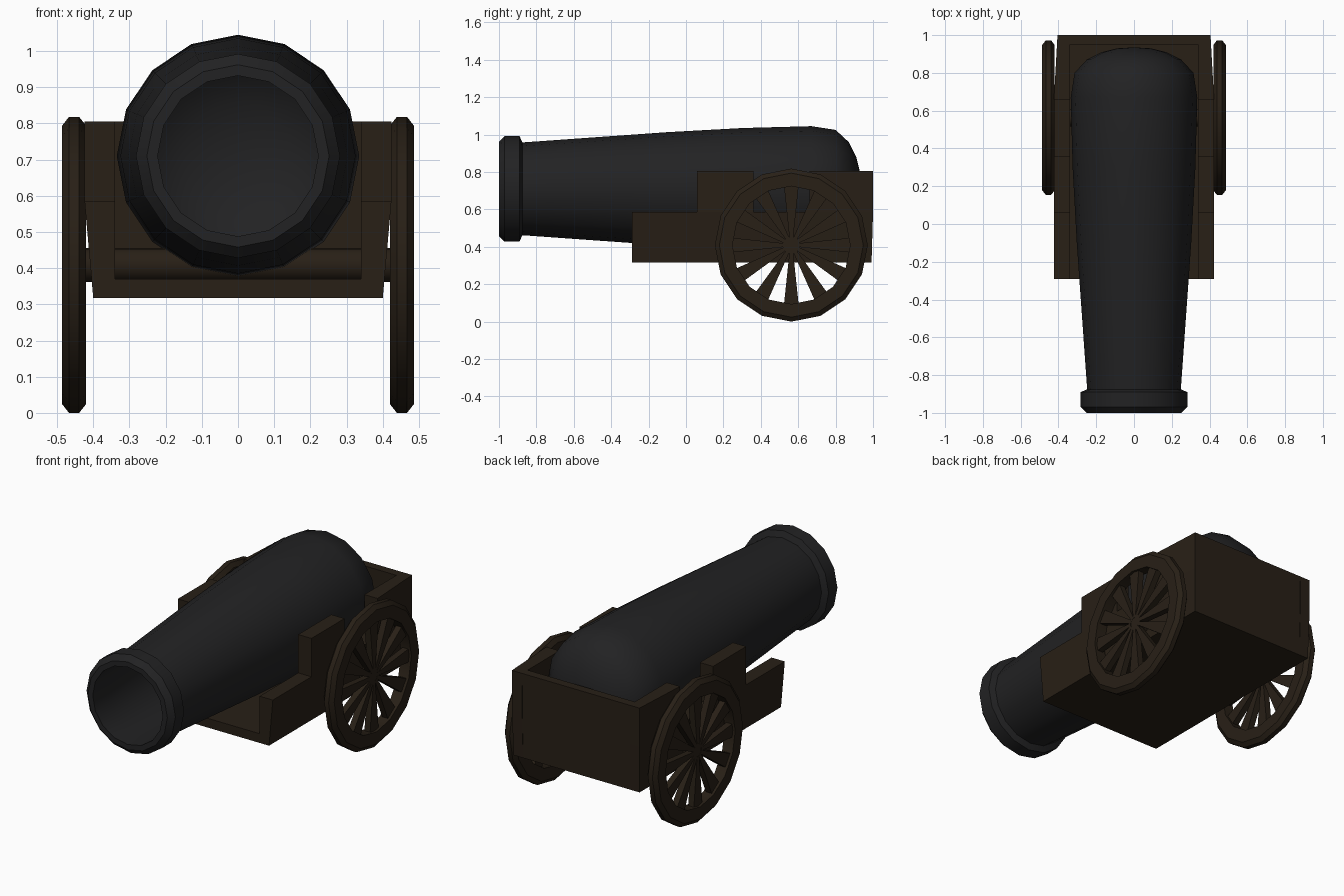
import bpy, bmesh, math
from mathutils import Vector, Matrix

if "Cube" in bpy.data.objects:
    bpy.data.objects.remove(bpy.data.objects["Cube"])


def material(name, rgb):
    m = bpy.data.materials.new(name)
    m.diffuse_color = (*rgb, 1)
    m.use_nodes = True
    m.node_tree.nodes["Principled BSDF"].inputs["Base Color"].default_value = m.diffuse_color
    return m


IRON = material("dark_iron", (0.016, 0.016, 0.017))
WOOD = material("dark_wood", (0.021, 0.014, 0.008))


def finish(bm, name, mat, smooth=None):
    bmesh.ops.remove_doubles(bm, verts=bm.verts, dist=1e-5)
    bmesh.ops.recalc_face_normals(bm, faces=bm.faces)
    me = bpy.data.meshes.new(name)
    bm.to_mesh(me)
    bm.free()
    me.materials.append(mat)
    ob = bpy.data.objects.new(name, me)
    bpy.context.collection.objects.link(ob)
    if smooth:
        bpy.ops.object.select_all(action='DESELECT')
        ob.select_set(True)
        bpy.context.view_layer.objects.active = ob
        bpy.ops.object.shade_smooth_by_angle(angle=math.radians(smooth))
    return ob


def lathe(bm, profile, frame, n=16, closed=False):
    """Spin (along, radius) points around an axis; frame maps (along, u, v) to world."""
    rings = [[bm.verts.new(frame(a, r * math.sin(2 * math.pi * i / n), r * math.cos(2 * math.pi * i / n)))
              for i in range(n)] for a, r in profile]
    pairs = list(zip(rings, rings[1:])) + ([(rings[-1], rings[0])] if closed else [])
    for p, q in pairs:
        for i in range(n):
            j = (i + 1) % n
            bm.faces.new((p[i], p[j], q[j], q[i]))


def hexa(bm, corners):
    """Box from 8 corners ordered by (x, y, z) bits."""
    v = [bm.verts.new(c) for c in corners]
    for f in ((0, 1, 3, 2), (4, 6, 7, 5), (0, 4, 5, 1), (2, 3, 7, 6), (0, 2, 6, 4), (1, 5, 7, 3)):
        bm.faces.new([v[i] for i in f])


# Barrel: hollow shell with muzzle ring and rounded breech
outer = [(0.935, 0), (0.93, 0.09), (0.91, 0.17), (0.87, 0.25), (0.80, 0.315), (0.67, 0.335),
         (0.3, 0.325), (-0.1, 0.303), (-0.875, 0.248), (-0.89, 0.282), (-0.97, 0.282), (-1.0, 0.252)]
inner = [(-1.0, 0.222), (-0.875, 0.222), (-0.1, 0.27), (0.67, 0.302), (0.78, 0.285), (0.845, 0.225),
         (0.88, 0.15), (0.90, 0.08), (0.905, 0)]
bm = bmesh.new()
lathe(bm, outer + inner, lambda a, u, v: (u, a, 0.71 + v))
finish(bm, "barrel", IRON, 35)

# Carriage sides: stepped and notched boards leaning slightly inwards at the bottom and back
ZB, ZM, ZT = 0.317, 0.585, 0.805
YS = [-0.29, 0.06, 0.36, 0.66, 1.0]


def outer_x(y, z):
    top = 0.405 if y > 0.9 else 0.424
    return 0.40 if z < 0.4 else top


def back_y(y, z):
    return 0.992 if y > 0.9 and z < 0.4 else y


for s, side in ((-1, "left"), (1, "right")):
    bm = bmesh.new()
    for k in range(4):
        for z0, z1 in [(ZB, ZM)] + ([(ZM, ZT)] if k % 2 else []):
            hexa(bm, [(s * (outer_x(y, z) if o else 0.34), back_y(y, z), z)
                      for o in (0, 1) for y in YS[k:k + 2] for z in (z0, z1)])
    # Drop the walls shared by neighbouring blocks
    seen = {}
    for f in bm.faces:
        key = tuple(round(c, 4) for c in f.calc_center_median())
        seen.setdefault(key, []).append(f)
    bmesh.ops.delete(bm, geom=[f for g in seen.values() if len(g) > 1 for f in g], context='FACES')
    finish(bm, side + "_side_board", WOOD)

# Floor and back board
bm = bmesh.new()
hexa(bm, [(x, y, z) for x in (-0.34, 0.34) for y in (-0.29, 0.992) for z in (ZB, 0.37)])
finish(bm, "floor_board", WOOD)
bm = bmesh.new()
hexa(bm, [(x, y if y < 0.99 else back_y(y, z), z)
          for x in (-0.34, 0.34) for y in (0.95, 1.0) for z in (ZB, ZT)])
finish(bm, "back_board", WOOD)

# Axle
WY, WZ, R = 0.563, 0.409, 0.409


def wheel_frame(cx):
    return lambda a, u, v: (cx + a, WY + u, WZ + v)


bm = bmesh.new()
lathe(bm, [(-0.47, 0), (-0.47, 0.047), (0.47, 0.047), (0.47, 0)], wheel_frame(0))
finish(bm, "axle", WOOD, 35)

# Wheels: bevelled rim and twelve wedge spokes
for cx, side in ((-0.453, "left"), (0.453, "right")):
    bm = bmesh.new()
    lathe(bm, [(-0.033, 0.315), (-0.033, 0.385), (-0.014, R), (0.014, R), (0.033, 0.385), (0.033, 0.315)],
          wheel_frame(cx), closed=True)
    finish(bm, side + "_wheel_rim", WOOD, 25)
    bm = bmesh.new()
    for i in range(12):
        rot = Matrix.Rotation(2 * math.pi * i / 12, 3, 'X')
        hexa(bm, [Vector((cx, WY, WZ)) + rot @ Vector((x, y * w, z))
                  for x in (-0.018, 0.018) for y in (-1, 1) for z, w in ((0.03, 0.009), (0.325, 0.04))])
    finish(bm, side + "_wheel_spokes", WOOD)
